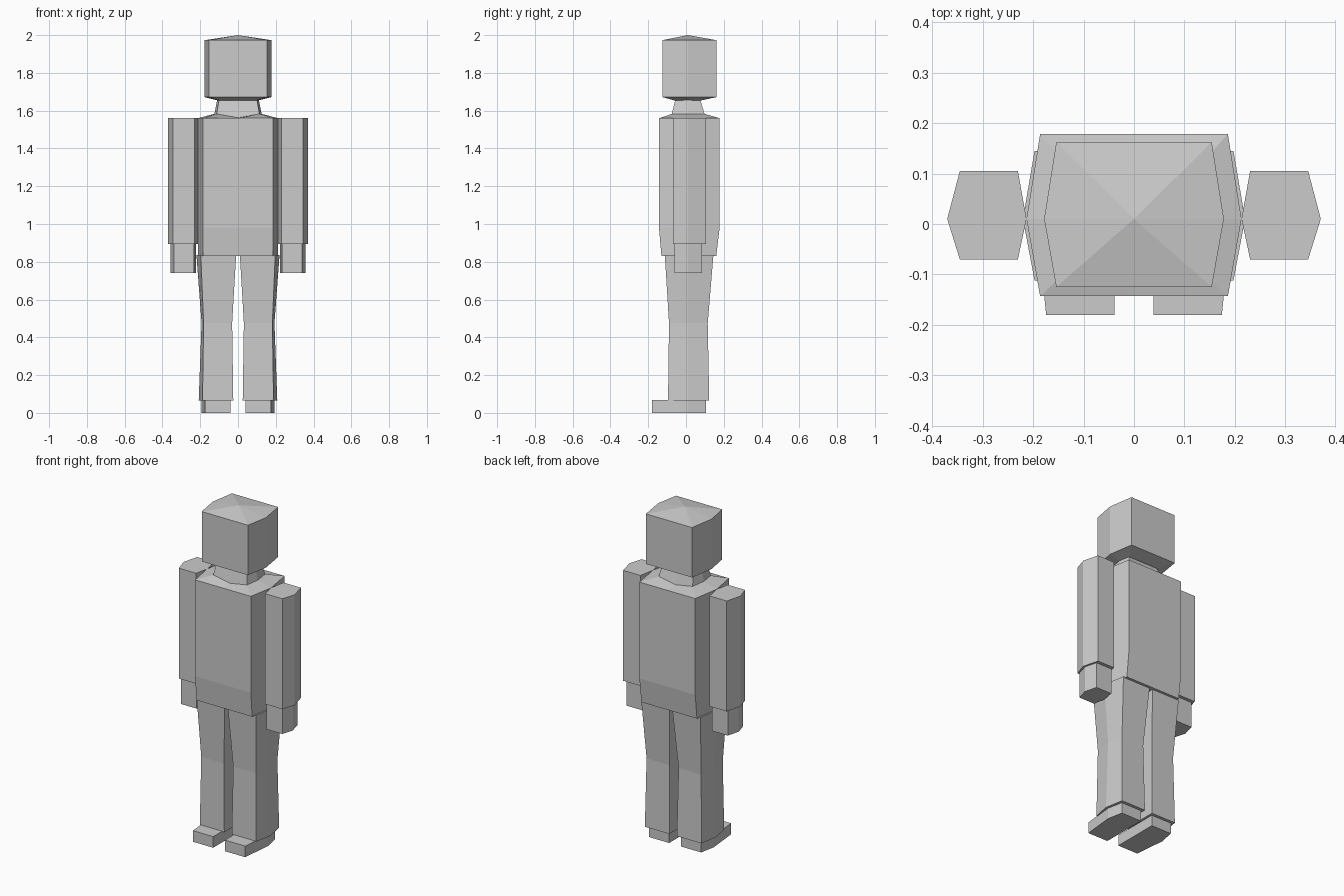
import bpy

cube = bpy.data.objects.get("Cube")
if cube:
    bpy.data.objects.remove(cube)

grey = bpy.data.materials.new("plain grey")
grey.use_nodes = True
grey.diffuse_color = (0.6, 0.6, 0.6, 1)
grey.node_tree.nodes["Principled BSDF"].inputs["Base Color"].default_value = (0.6, 0.6, 0.6, 1)

MID = 0.01  # depth at which the side ridges sit


def hexagon(z, corner, ridge, front, back):
    """Ring with pointed sides, counter-clockwise from above."""
    return [(-corner, front, z), (corner, front, z), (ridge, MID, z),
            (corner, back, z), (-corner, back, z), (-ridge, MID, z)]


def collar(z, corner, ridge, front, back, dip=0.0):
    """Pointed-side ring with extra middle points that can dip."""
    r = hexagon(z, corner, ridge, front, back)
    return [r[0], (0, front, z - dip)] + r[1:4] + [(0, back, z - dip)] + r[4:]


def limb(z, inner, inner_ridge, corner, ridge, front, back):
    """Off-centre ring for the +x side; inner_ridge == inner gives a flat inside."""
    ring = [(inner, front, z), (corner, front, z), (ridge, MID, z),
            (corner, back, z), (inner, back, z)]
    if inner_ridge != inner:
        ring.append((inner_ridge, MID, z))
    return ring


def loft(name, rings, apex=None, mirror=False):
    """Skin stacked rings, capped at both ends (top cap may rise to an apex)."""
    n = len(rings[0])
    verts = [p for ring in rings for p in ring]
    faces = [tuple(reversed(range(n)))]
    for k in range(len(rings) - 1):
        a = k * n
        for i in range(n):
            j = (i + 1) % n
            faces.append((a + i, a + j, a + n + j, a + n + i))
    top = (len(rings) - 1) * n
    if apex:
        verts.append(apex)
        faces += [(top + i, top + (i + 1) % n, len(verts) - 1) for i in range(n)]
    else:
        faces.append(tuple(range(top, top + n)))
    mesh = bpy.data.meshes.new(name)
    mesh.from_pydata(verts, [], faces)
    mesh.materials.append(grey)
    obj = bpy.data.objects.new(name, mesh)
    bpy.context.collection.objects.link(obj)
    if mirror:
        obj.modifiers.new("Mirror", 'MIRROR').use_mirror_merge = False
    return obj


# Torso with tapered hips and sloping shoulders
loft("torso", [
    collar(0.83, 0.185, 0.211, -0.13, 0.16),
    collar(0.98, 0.186, 0.213, -0.143, 0.178),
    collar(1.56, 0.186, 0.213, -0.143, 0.178),
    collar(1.583, 0.113, 0.125, -0.075, 0.098, 0.02),
])

# Neck
loft("neck", [
    collar(1.583, 0.113, 0.125, -0.075, 0.098, 0.02),
    collar(1.66, 0.1, 0.11, -0.056, 0.075),
])

# Head with chamfered underside and shallow peaked crown
loft("head", [
    hexagon(1.655, 0.1, 0.11, -0.065, 0.085),
    hexagon(1.672, 0.154, 0.178, -0.125, 0.162),
    hexagon(1.973, 0.154, 0.178, -0.125, 0.162),
], apex=(0, MID, 2.0))

# Arms and hands
loft("arms", [limb(z, 0.23, 0.213, 0.345, 0.37, -0.07, 0.105)
              for z in (0.895, 1.56)], mirror=True)
loft("hands", [limb(z, 0.233, 0.222, 0.338, 0.358, -0.06, 0.085)
               for z in (0.74, 0.9)], mirror=True)

# Legs, pinched at the knee, flat on the inside
loft("legs", [
    limb(0.065, 0.025, 0.025, 0.188, 0.208, -0.095, 0.123),
    limb(0.475, 0.031, 0.031, 0.182, 0.193, -0.09, 0.115),
    limb(0.835, 0.01, 0.01, 0.197, 0.22, -0.112, 0.145),
], mirror=True)

# Feet, toes extending forward
loft("feet", [limb(z, 0.039, 0.039, 0.174, 0.193, -0.18, 0.105)
              for z in (0.0, 0.067)], mirror=True)
